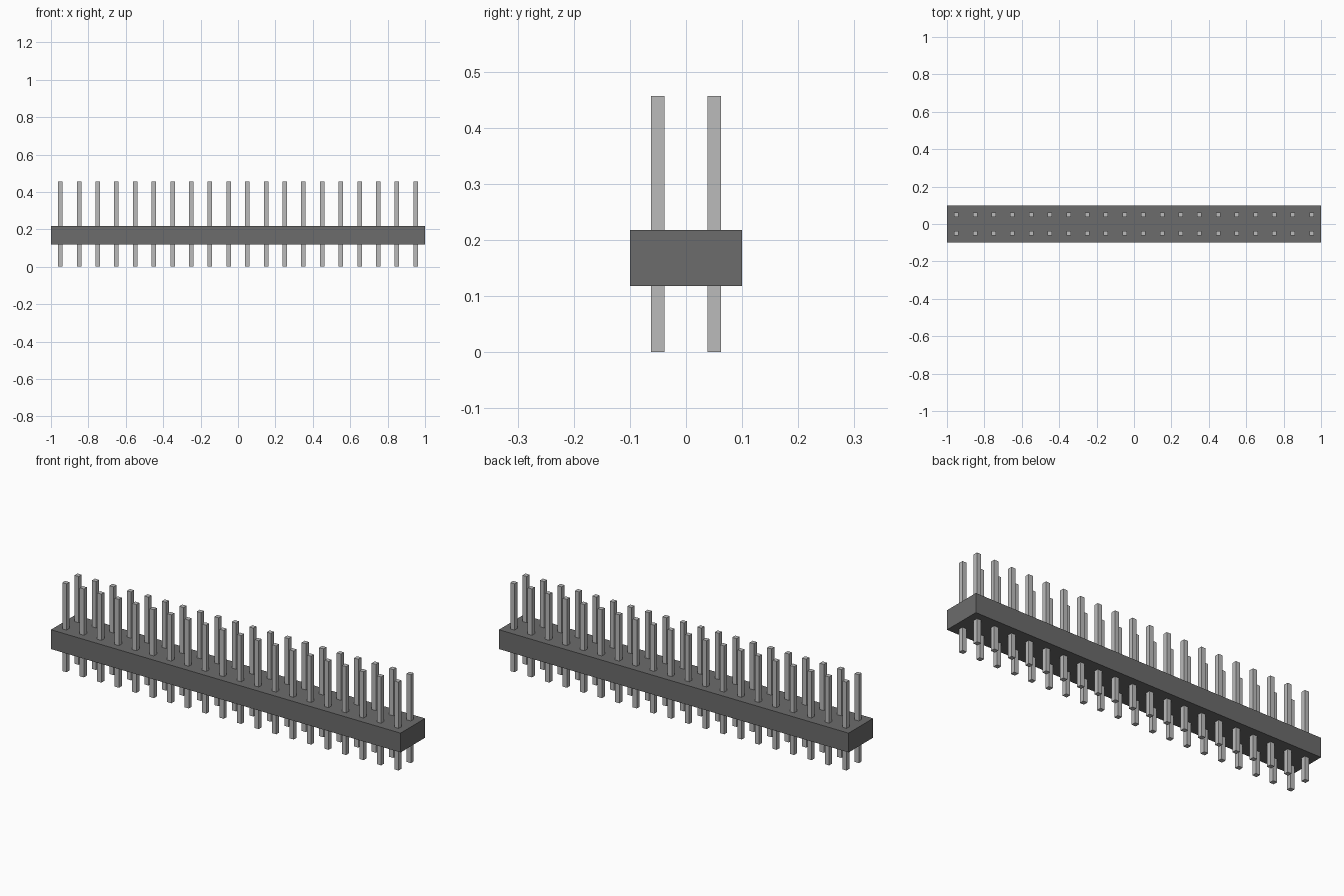
import bpy

if "Cube" in bpy.data.objects:
    bpy.data.objects.remove(bpy.data.objects["Cube"])

PITCH, COLUMNS = 0.1, 20


def material(name, value):
    mat = bpy.data.materials.new(name)
    mat.diffuse_color = (value, value, value, 1)
    mat.use_nodes = True
    mat.node_tree.nodes["Principled BSDF"].inputs["Base Color"].default_value = mat.diffuse_color
    return mat


def box(name, center, size, mat):
    bpy.ops.mesh.primitive_cube_add(size=1, location=center)
    obj = bpy.context.object
    obj.name = name
    obj.scale = size
    bpy.ops.object.transform_apply(location=False, rotation=False, scale=True)
    obj.data.materials.append(mat)
    return obj


plastic = material("dark grey plastic", 0.15)
metal = material("light grey metal", 0.50)

# Long insulating strip
box("header_body", (0, 0, 0.168), (2.0, 0.2, 0.1), plastic)

# Two rows of square pins passing through the strip
for row, y in (("front", -PITCH / 2), ("back", PITCH / 2)):
    for i in range(COLUMNS):
        x = (i - (COLUMNS - 1) / 2) * PITCH
        box(f"{row}_pin_{i + 1}", (x, y, 0.2285), (0.024, 0.024, 0.457), metal)
